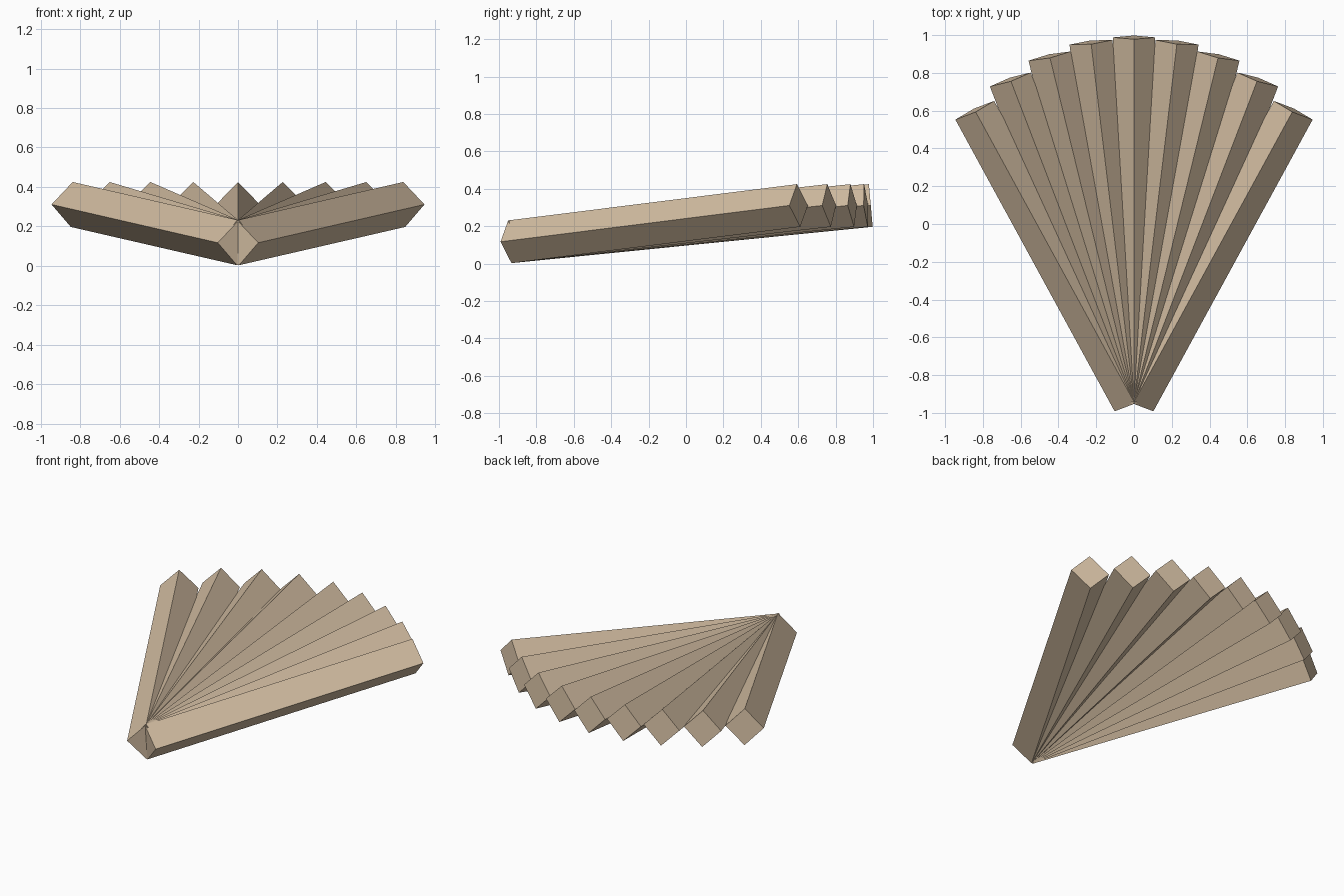
import bpy
from math import atan2, sin, cos
from mathutils import Vector

if "Cube" in bpy.data.objects:
    bpy.data.objects.remove(bpy.data.objects["Cube"])

wood = bpy.data.materials.new("tan_wood")
wood.diffuse_color = (0.65, 0.51, 0.36, 1)
wood.use_nodes = True
wood.node_tree.nodes["Principled BSDF"].inputs["Base Color"].default_value = wood.diffuse_color

PIVOT = Vector((0, -0.942, 0.117))   # shared near end of every rib axis
HALF = 0.114                         # half diagonal of the square section


def rib(name, x, y):
    """Square bar standing on its edge, from the pivot to a far end point."""
    far = Vector((x, y, 0.311))
    heading = atan2(x, y - PIVOT.y)
    a = heading * 0.9
    side = Vector((cos(a), -sin(a), 0)) * HALF
    if x == 0:
        side *= 0.97
    up = Vector((-sin(heading) * 0.01, -cos(heading) * 0.01, HALF))
    offsets = [up, side, -up, -side]
    verts = [PIVOT + o for o in offsets] + [far + o for o in offsets]
    faces = [(0, 1, 2, 3), (7, 6, 5, 4)]
    faces += [(i, i + 4, (i + 1) % 4 + 4, (i + 1) % 4) for i in range(4)]
    mesh = bpy.data.meshes.new(name)
    mesh.from_pydata(verts, [], faces)
    mesh.materials.append(wood)
    bpy.context.collection.objects.link(bpy.data.objects.new(name, mesh))


# Centre rib, then mirrored pairs fanning outwards
rib("fan_rib_centre", 0, 0.988)
for i, (x, y) in enumerate([(0.228, 0.962), (0.447, 0.889), (0.655, 0.765), (0.843, 0.602)], 1):
    rib(f"fan_rib_right_{i}", x, y)
    rib(f"fan_rib_left_{i}", -x, y)
